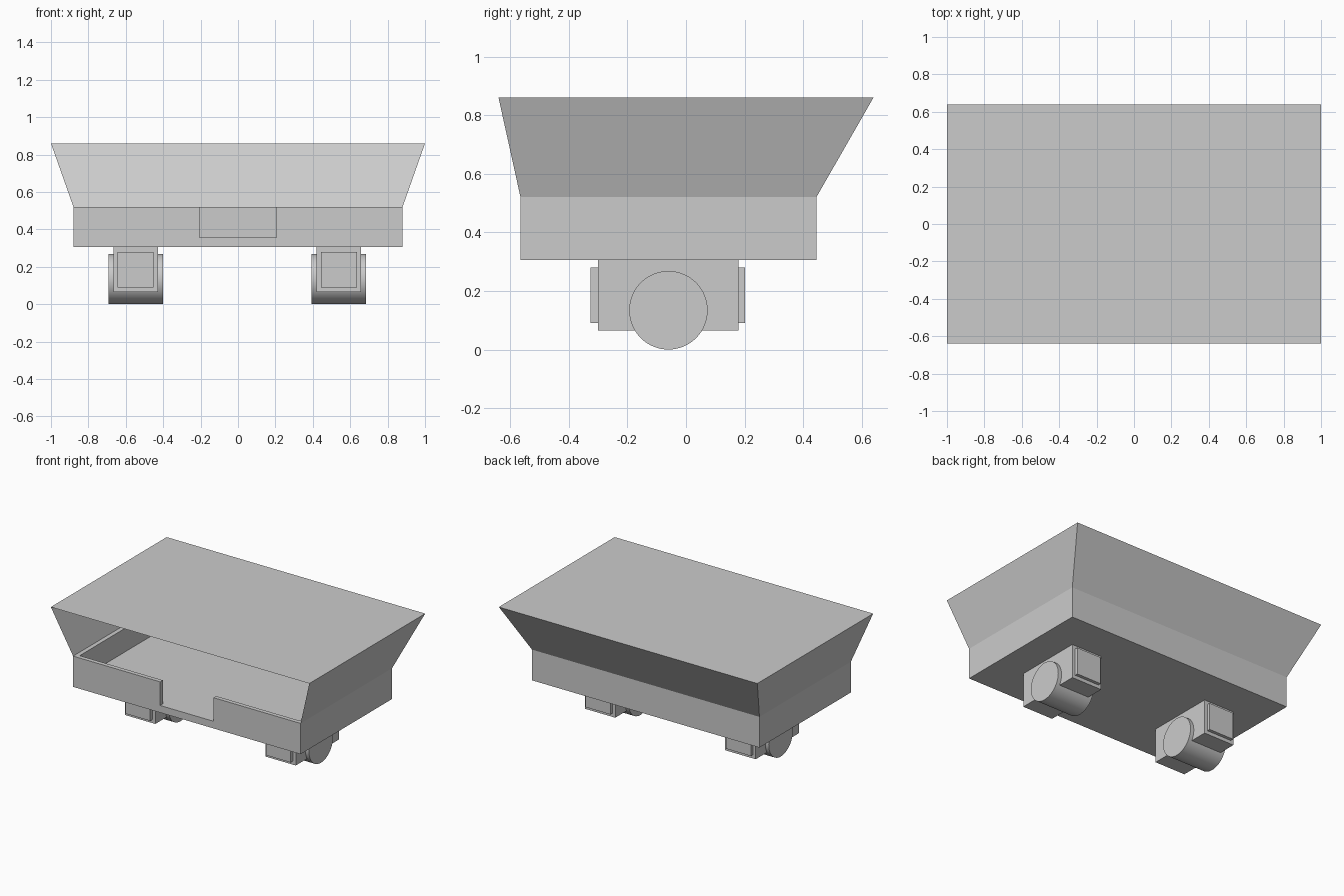
import bpy
import bmesh
from mathutils import Matrix, Vector

cube = bpy.data.objects.get("Cube")
if cube:
    bpy.data.objects.remove(cube, do_unlink=True)

GREY = (0.6, 0.6, 0.6, 1.0)
grey = bpy.data.materials.new("plain_grey")
grey.use_nodes = True
grey.diffuse_color = GREY
grey.node_tree.nodes["Principled BSDF"].inputs["Base Color"].default_value = GREY


def finish(name, bm, fix_normals=True):
    """Turn a bmesh into a named object with the shared material."""
    if fix_normals:
        bmesh.ops.recalc_face_normals(bm, faces=bm.faces)
    mesh = bpy.data.meshes.new(name)
    bm.to_mesh(mesh)
    bm.free()
    mesh.materials.append(grey)
    obj = bpy.data.objects.new(name, mesh)
    bpy.context.collection.objects.link(obj)
    return obj


def box(name, low, high):
    low, high = Vector(low), Vector(high)
    bm = bmesh.new()
    matrix = Matrix.Translation((low + high) / 2) @ Matrix.Diagonal((high - low).to_4d())
    bmesh.ops.create_cube(bm, size=1, matrix=matrix)
    return finish(name, bm)


def prism(name, outline, z0, z1):
    bm = bmesh.new()
    face = bm.faces.new([bm.verts.new((x, y, z0)) for x, y in outline])
    top = bmesh.ops.extrude_face_region(bm, geom=[face], use_keep_orig=True)
    moved = [v for v in top["geom"] if isinstance(v, bmesh.types.BMVert)]
    bmesh.ops.translate(bm, verts=moved, vec=(0, 0, z1 - z0))
    return finish(name, bm)


# Main dimensions
HALF, FRONT, BACK = 0.88, -0.565, 0.445
BOTTOM, FLOOR, RIM, TOP = 0.305, 0.355, 0.52, 0.86
WALL, NOTCH = 0.03, 0.207

# Tray: a block hollowed by a T-shaped cutter that also opens the front notch
tray = box("tray", (-HALF, FRONT, BOTTOM), (HALF, BACK, RIM))
side, near, far = HALF - WALL, FRONT + WALL, BACK - WALL
cutter = prism("tray_cutter", [
    (-NOTCH, FRONT - WALL), (NOTCH, FRONT - WALL), (NOTCH, near), (side, near),
    (side, far), (-side, far), (-side, near), (-NOTCH, near)], FLOOR, RIM + WALL)
cutter.hide_render = True
cut = tray.modifiers.new("hollow", "BOOLEAN")
cut.operation = "DIFFERENCE"
cut.solver = "EXACT"
cut.object = cutter
bpy.context.view_layer.objects.active = tray
bpy.ops.object.modifier_apply(modifier=cut.name)
bpy.data.objects.remove(cutter, do_unlink=True)

# Hood: thin flared sheets closed on the sides, back and top, open at the front
bm = bmesh.new()
lower = [bm.verts.new((x, y, RIM)) for x, y in
         [(-HALF, FRONT), (-HALF, BACK), (HALF, BACK), (HALF, FRONT)]]
upper = [bm.verts.new((x, y, TOP)) for x, y in
         [(-1, -0.64), (-1, 0.64), (1, 0.64), (1, -0.64)]]
for i in range(3):
    bm.faces.new([lower[i + 1], lower[i], upper[i], upper[i + 1]])
bm.faces.new(upper[::-1])
finish("hood", bm, fix_normals=False)

# Wheel units: housing, end plates and a wide roller under each side
AXLE_Y, RADIUS = -0.06, 0.134
for label, cx in (("right", -0.547), ("left", 0.539)):
    box(label + "_wheel_housing", (cx - 0.118, -0.3, 0.065), (cx + 0.118, 0.18, BOTTOM))
    box(label + "_front_plate", (cx - 0.096, -0.326, 0.09), (cx + 0.096, -0.3, 0.28))
    box(label + "_back_plate", (cx - 0.096, 0.18, 0.09), (cx + 0.096, 0.202, 0.28))
    bm = bmesh.new()
    matrix = Matrix.Translation((cx, AXLE_Y, RADIUS)) @ Matrix.Rotation(1.5707963, 4, "Y")
    bmesh.ops.create_cone(bm, cap_ends=True, segments=64, radius1=RADIUS,
                          radius2=RADIUS, depth=0.29, matrix=matrix)
    wheel = finish(label + "_wheel", bm)
    bpy.ops.object.select_all(action="DESELECT")
    wheel.select_set(True)
    bpy.context.view_layer.objects.active = wheel
    bpy.ops.object.shade_smooth_by_angle()
